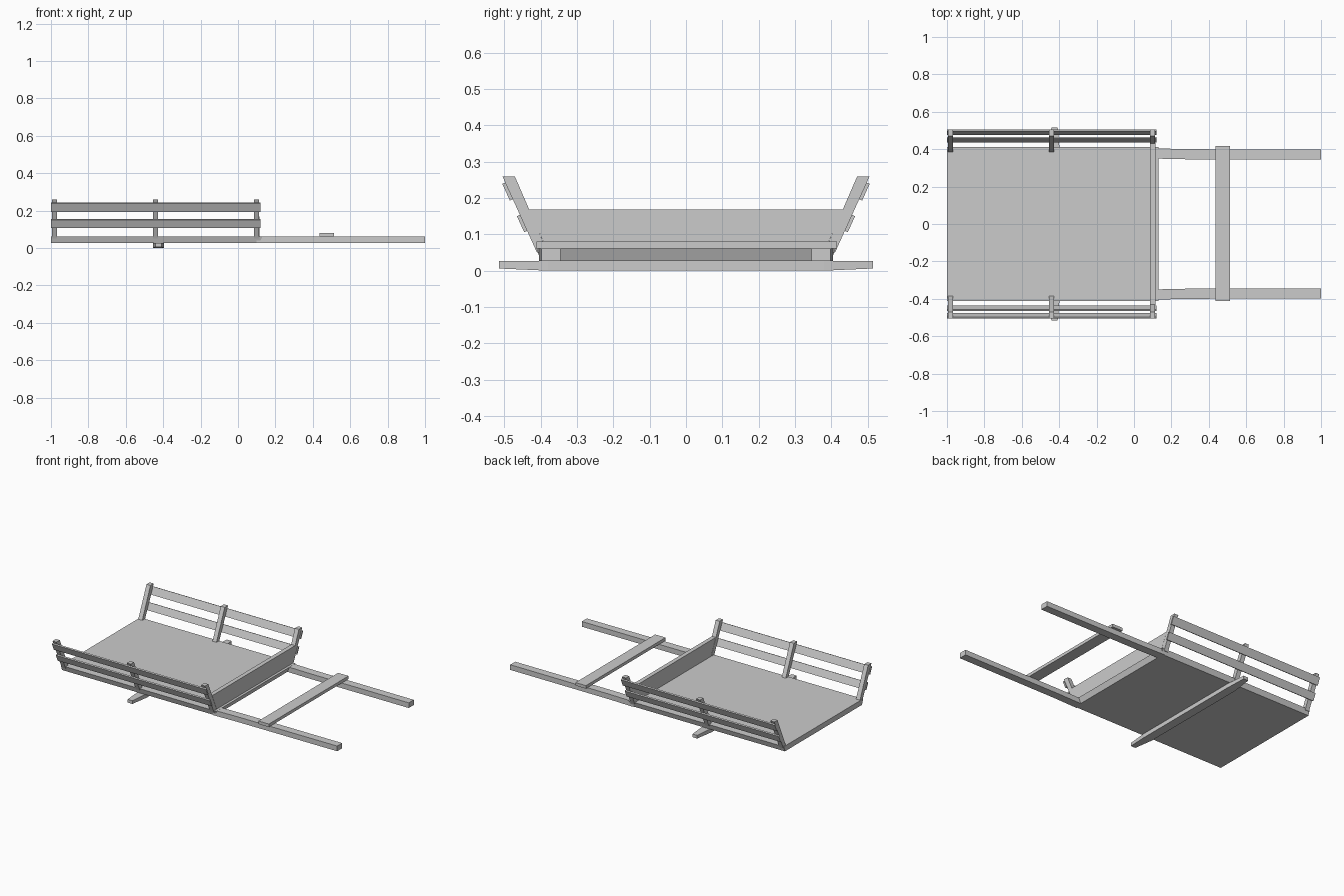
import bpy, bmesh

if "Cube" in bpy.data.objects:
    bpy.data.objects.remove(bpy.data.objects["Cube"])


def loft(name, sections):
    """Solid skinned through matching 4-point sections, capped at both ends."""
    bm = bmesh.new()
    rings = [[bm.verts.new(p) for p in s] for s in sections]
    for a, b in zip(rings, rings[1:]):
        for i in range(4):
            j = (i + 1) % 4
            bm.faces.new((a[i], a[j], b[j], b[i]))
    bm.faces.new(rings[0][::-1])
    bm.faces.new(rings[-1])
    bmesh.ops.recalc_face_normals(bm, faces=bm.faces)
    mesh = bpy.data.meshes.new(name)
    bm.to_mesh(mesh)
    bm.free()
    ob = bpy.data.objects.new(name, mesh)
    bpy.context.collection.objects.link(ob)
    return ob


def along_x(name, x0, x1, profile):
    return loft(name, [[(x, y, z) for y, z in profile] for x in (x0, x1)])


def rect_x(x, y0, y1, z0, z1):
    return [(x, y0, z0), (x, y1, z0), (x, y1, z1), (x, y0, z1)]


def rect_y(y, x0, x1, z0, z1):
    return [(x0, y, z0), (x1, y, z0), (x1, y, z1), (x0, y, z1)]


def lean(z):
    """Outer y of the leaning side posts at height z."""
    return 0.40 + (z - 0.027) * 0.105 / 0.232


BOTTOM, TOP = 0.027, 0.062

# Flat bed with edges that flare slightly upwards
loft("bed", [
    [(-1, -0.40, BOTTOM), (0.115, -0.40, BOTTOM), (0.115, 0.40, BOTTOM), (-1, 0.40, BOTTOM)],
    [(-1, -0.412, TOP), (0.13, -0.412, TOP), (0.13, 0.412, TOP), (-1, 0.412, TOP)]])

# Headboard between the front posts
along_x("headboard", 0.086, 0.114,
        [(-0.385, TOP), (0.385, TOP), (0.432, 0.168), (-0.432, 0.168)])

for s, side in ((-1, "near"), (1, "far")):
    # Pulling shafts
    loft(side + "_shaft", [rect_x(x, s * a, s * b, BOTTOM, TOP - 0.001)
                           for x, a, b in ((0.10, 0.350, 0.405), (0.28, 0.346, 0.400), (1, 0.346, 0.398))])
    # Leaning posts
    zt, zb = 0.259, 0.05
    post = [(s * lean(zb), zb), (s * lean(zt), zt),
            (s * (lean(zt) - 0.034), zt), (s * (lean(zb) - 0.030), zb)]
    for i, x in enumerate((-0.981, -0.441, 0.099)):
        along_x(f"{side}_post_{i + 1}", x - 0.0145, x + 0.0145, post)
    # Side rails fixed on the outside of the posts
    for label, z0, z1 in (("lower", 0.110, 0.154), ("upper", 0.197, 0.243)):
        along_x(f"{side}_{label}_rail", -1, 0.12,
                [(s * (lean(z0) - 0.001), z0), (s * (lean(z0) + 0.008), z0 - 0.004),
                 (s * (lean(z1) + 0.008), z1 - 0.004), (s * (lean(z1) - 0.001), z1)])

# Crossbar lying on the shafts
loft("crossbar", [rect_y(y, 0.437, 0.513, 0.061, 0.081) for y in (-0.412, 0.416)])

# Axle beam under the bed, tapered towards its ends
loft("axle_beam", [rect_y(y, -0.425 - w, -0.425 + w, z, 0.027)
                   for y, w, z in ((-0.515, 0.017, 0.006), (-0.38, 0.029, 0.0),
                                   (0.38, 0.029, 0.0), (0.515, 0.017, 0.006))])
